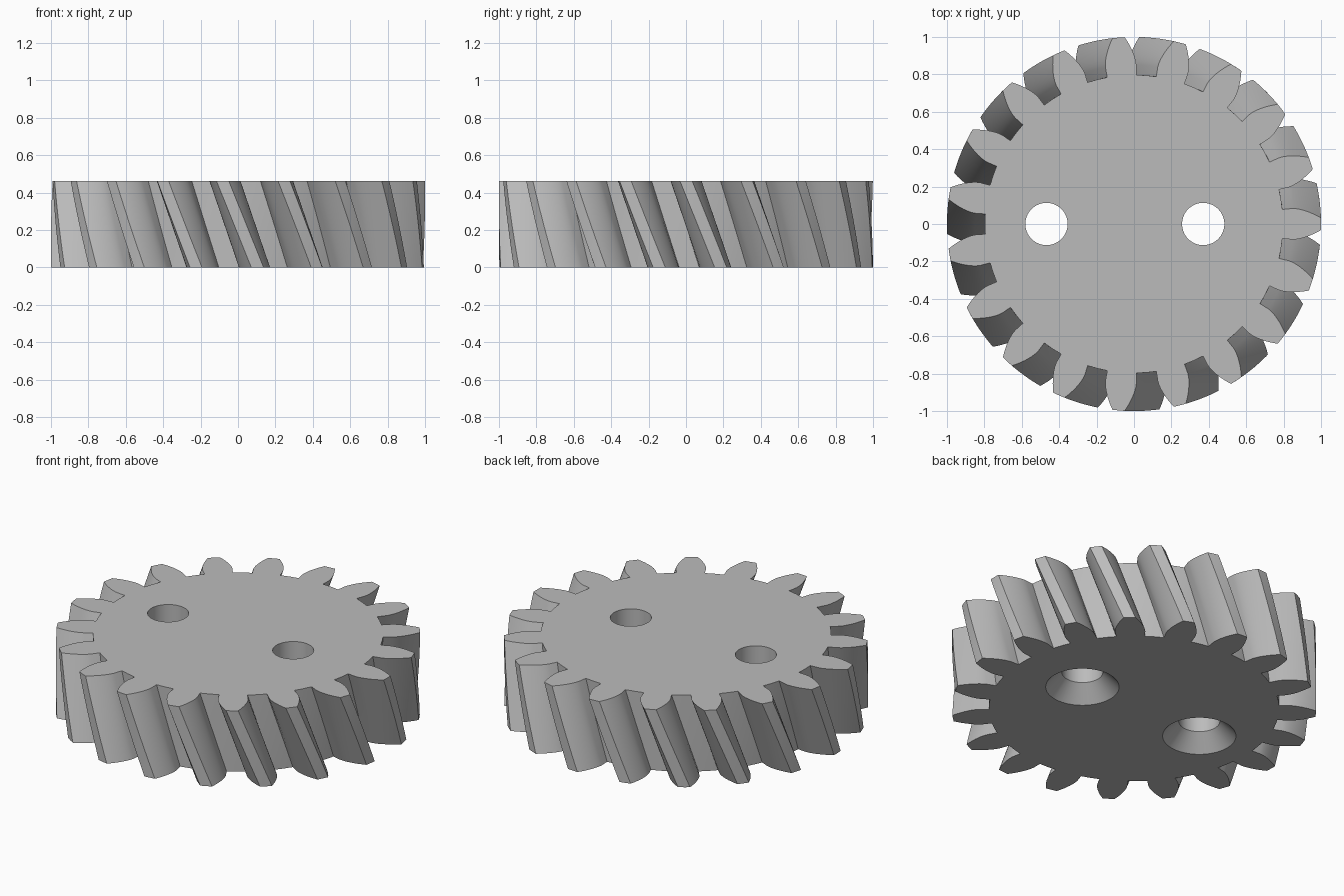
import bpy, bmesh, math

TEETH = 19
HEIGHT = 0.463
TWIST = math.radians(10.7)       # the bottom leads the top by this angle
R_TIP, R_PITCH, R_BASE, R_ROOT = 1.0, 0.905, 0.85, 0.797
LAYERS = 10
STEPS = 7

cube = bpy.data.objects.get("Cube")
if cube:
    bpy.data.objects.remove(cube, do_unlink=True)

grey = bpy.data.materials.new("plain grey")
grey.use_nodes = True
colour = (0.5, 0.5, 0.5, 1)
grey.diffuse_color = colour
grey.node_tree.nodes["Principled BSDF"].inputs["Base Color"].default_value = colour


def involute(r):
    """Involute angle at radius r."""
    a = math.acos(min(1.0, R_BASE / r))
    return math.tan(a) - a


def tooth_outline():
    """One tooth as (radius, angle) pairs, counter-clockwise, from its root."""
    half = math.pi / (2 * TEETH) + involute(R_PITCH)
    flank = [(R_ROOT, half)]
    for i in range(STEPS + 1):
        r = R_BASE + (R_TIP - R_BASE) * i / STEPS
        flank.append((r, half - involute(r)))
    right = [(r, -a) for r, a in flank]
    return right + [(R_TIP, 0)] + flank[::-1] + [(R_ROOT, math.pi / TEETH)]


def object_from(bm, name):
    mesh = bpy.data.meshes.new(name)
    bm.to_mesh(mesh)
    bm.free()
    mesh.materials.append(grey)
    obj = bpy.data.objects.new(name, mesh)
    bpy.context.collection.objects.link(obj)
    return obj


# Gear body: tooth outline repeated round the axis and twisted up the height
outline = [(r, a + math.tau * t / TEETH)
           for t in range(TEETH) for r, a in tooth_outline()]
bm = bmesh.new()
rings = []
for k in range(LAYERS + 1):
    f = k / LAYERS
    turn = TWIST * (1 - f)
    rings.append([bm.verts.new((r * math.cos(a + turn), r * math.sin(a + turn), HEIGHT * f))
                  for r, a in outline])
for low, high in zip(rings, rings[1:]):
    for i in range(len(low)):
        j = (i + 1) % len(low)
        bm.faces.new((low[i], low[j], high[j], high[i]))
bm.faces.new(rings[0][::-1])
bm.faces.new(rings[-1])
gear = object_from(bm, "helical_gear")


# Bolt holes: straight bore with a countersink on the underside
def bolt_hole(x, segments=64):
    profile = [(0.235, -0.035), (0.113, 0.093), (0.113, HEIGHT + 0.1)]
    bm = bmesh.new()
    loops = [[bm.verts.new((x + r * math.cos(math.tau * i / segments),
                            r * math.sin(math.tau * i / segments), z))
              for i in range(segments)] for r, z in profile]
    for low, high in zip(loops, loops[1:]):
        for i in range(segments):
            j = (i + 1) % segments
            bm.faces.new((low[i], low[j], high[j], high[i]))
    bm.faces.new(loops[0][::-1])
    bm.faces.new(loops[-1])
    cutter = object_from(bm, "bolt_hole_cutter")
    cutter.hide_render = True
    return cutter


bpy.ops.object.select_all(action="DESELECT")
gear.select_set(True)
bpy.context.view_layer.objects.active = gear
for x in (-0.468, 0.37):
    cutter = bolt_hole(x)
    mod = gear.modifiers.new("bolt hole", "BOOLEAN")
    mod.operation = "DIFFERENCE"
    mod.solver = "EXACT"
    mod.object = cutter
    bpy.ops.object.modifier_apply(modifier=mod.name)
    bpy.data.objects.remove(cutter, do_unlink=True)

bpy.ops.object.shade_smooth_by_angle(angle=math.radians(25))
